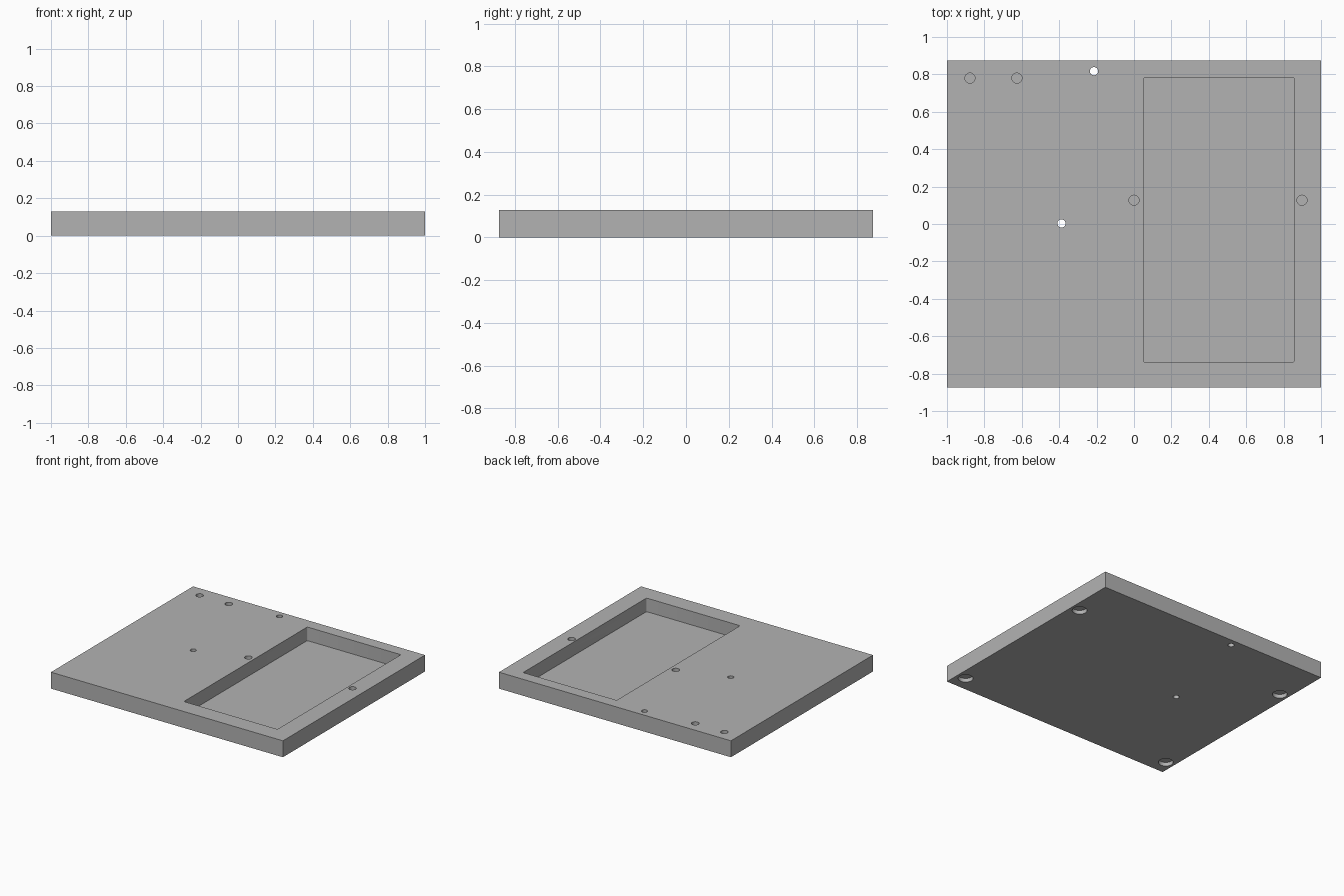
import bpy
import bmesh
import math
from mathutils import Matrix, Vector

if "Cube" in bpy.data.objects:
    bpy.data.objects.remove(bpy.data.objects["Cube"], do_unlink=True)

WIDTH, LENGTH, THICK = 2.0, 1.75, 0.128
POCKET_FLOOR = 0.022
OVER = 0.05  # how far cutters reach past the plate

grey = bpy.data.materials.new("plain grey")
grey.use_nodes = True
colour = (0.45, 0.45, 0.45, 1)
grey.diffuse_color = colour
grey.node_tree.nodes["Principled BSDF"].inputs["Base Color"].default_value = colour


def add_box(bm, low, high):
    low, high = Vector(low), Vector(high)
    matrix = Matrix.Translation((low + high) / 2) @ Matrix.Diagonal((*(high - low), 1))
    return bmesh.ops.create_cube(bm, size=1, matrix=matrix)["verts"]


def add_pin(bm, x, y, radius, low, high):
    bmesh.ops.create_cone(bm, cap_ends=True, segments=32, radius1=radius, radius2=radius,
                          depth=high - low,
                          matrix=Matrix.Translation((x, y, (low + high) / 2)))


def make_object(name, bm):
    mesh = bpy.data.meshes.new(name)
    bm.to_mesh(mesh)
    bm.free()
    mesh.materials.append(grey)
    obj = bpy.data.objects.new(name, mesh)
    bpy.context.collection.objects.link(obj)
    return obj


# Plate
bm = bmesh.new()
add_box(bm, (-WIDTH / 2, -LENGTH / 2, 0), (WIDTH / 2, LENGTH / 2, THICK))
plate = make_object("base_plate", bm)

# Pocket cutter with slightly rounded upright corners
bm = bmesh.new()
add_box(bm, (0.05, -0.738, POCKET_FLOOR), (0.857, 0.782, THICK + OVER))
upright = [e for e in bm.edges if abs(e.verts[0].co.z - e.verts[1].co.z) > 0.01]
bmesh.ops.bevel(bm, geom=upright, offset=0.008, segments=3, affect="EDGES", profile=0.5)

# Blind holes in the top
for x, y in ((-0.877, 0.78), (-0.626, 0.78), (0, 0.127), (0.898, 0.127)):
    add_pin(bm, x, y, 0.027, POCKET_FLOOR, THICK + OVER)

# Holes right through
for x, y in ((-0.214, 0.817), (-0.388, 0.003)):
    add_pin(bm, x, y, 0.022, -OVER, THICK + OVER)

# Shallow round recesses underneath
for x in (-0.928, 0.928):
    for y in (-0.755, 0.505):
        add_pin(bm, x, y, 0.053, -OVER, 0.03)
cutter = make_object("hole_cutter", bm)
cutter.hide_render = True

# Cut everything out of the plate
cut = plate.modifiers.new("cut", "BOOLEAN")
cut.operation = "DIFFERENCE"
cut.solver = "EXACT"
cut.object = cutter
bpy.ops.object.select_all(action="DESELECT")
plate.select_set(True)
bpy.context.view_layer.objects.active = plate
bpy.ops.object.modifier_apply(modifier=cut.name)
bpy.data.objects.remove(cutter, do_unlink=True)
bpy.ops.object.shade_smooth_by_angle(angle=math.radians(35))
